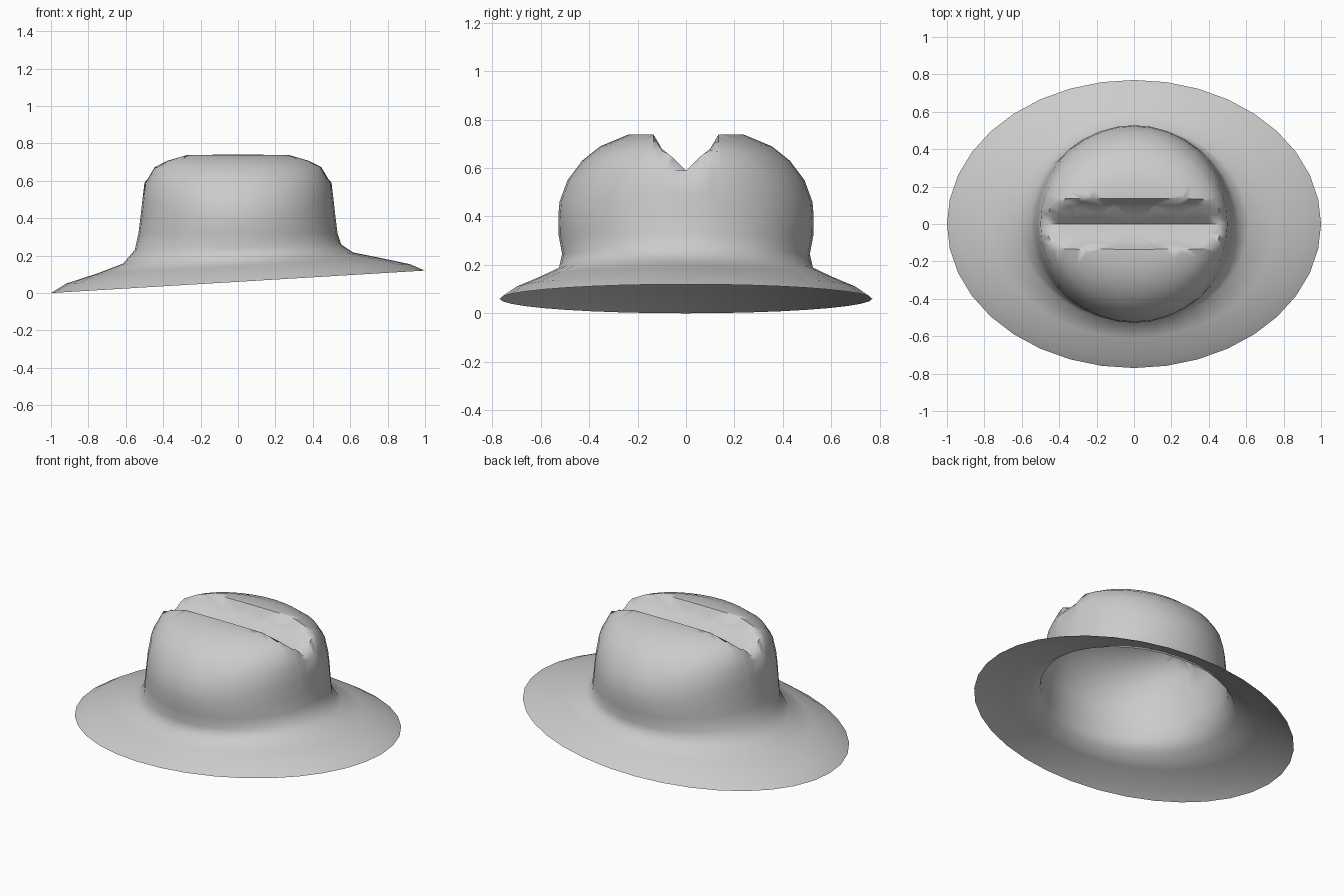
import bpy, bmesh
from math import sin, cos, tau, radians

if "Cube" in bpy.data.objects:
    bpy.data.objects.remove(bpy.data.objects["Cube"])

SIDES = 36

# rings from brim edge to crown top: x radius, y radius, height, tilt along x, lift at both x ends
RINGS = [
    (1.00, .77, .060, .060, 0), (.92, .71, .102, .052, 0), (.76, .61, .145, .043, 0),
    (.615, .525, .187, .030, 0), (.552, .512, .245, .015, 0), (.532, .526, .32, 0, 0),
    (.522, .528, .40, 0, 0), (.512, .523, .46, 0, .03), (.500, .490, .55, 0, .04),
    (.460, .430, .63, 0, .045), (.400, .355, .69, 0, .02), (.330, .240, .738, 0, 0),
    (.170, .125, .74, 0, 0),
]

# half cross-section of the crease pressed into the crown: y, height
CREASE = [(0, .59), (.05, .64), (.10, .68), (.135, .74)]


def crease_height(y):
    y = abs(y)
    for (y0, z0), (y1, z1) in zip(CREASE, CREASE[1:]):
        if y <= y1:
            return z0 + (z1 - z0) * (y - y0) / (y1 - y0)
    return 9.0


bm = bmesh.new()

# brim and crown shell
loops = []
for a, b, z, tilt, lift in RINGS:
    loop = []
    for i in range(SIDES):
        c, s = cos(tau * i / SIDES), sin(tau * i / SIDES)
        loop.append(bm.verts.new((a * c, b * s, z + tilt * c + lift * c * c)))
    loops.append(loop)
for lo, hi in zip(loops, loops[1:]):
    for i in range(SIDES):
        j = (i + 1) % SIDES
        bm.faces.new((lo[i], lo[j], hi[j], hi[i]))
tip = bm.verts.new((0, 0, .74))
for i in range(SIDES):
    bm.faces.new((loops[-1][i], loops[-1][(i + 1) % SIDES], tip))

# cut edges along the crease through the upper crown
for y in sorted({s * p[0] for p in CREASE for s in (-1, 1)}):
    faces = [f for f in bm.faces if f.calc_center_median().z > .5]
    geom = set(faces)
    for f in faces:
        geom.update(f.edges)
        geom.update(f.verts)
    bmesh.ops.bisect_plane(bm, geom=list(geom), dist=1e-4,
                           plane_co=(0, y, 0), plane_no=(0, 1, 0))

# press the crease down
for v in bm.verts:
    if v.co.z > .5:
        v.co.z = min(v.co.z, crease_height(v.co.y))

bmesh.ops.recalc_face_normals(bm, faces=bm.faces[:])
mesh = bpy.data.meshes.new("hat")
bm.to_mesh(mesh)
bm.free()
hat = bpy.data.objects.new("hat", mesh)
bpy.context.collection.objects.link(hat)
bpy.context.view_layer.objects.active = hat
hat.select_set(True)
bpy.ops.object.shade_smooth_by_angle(angle=radians(60))
